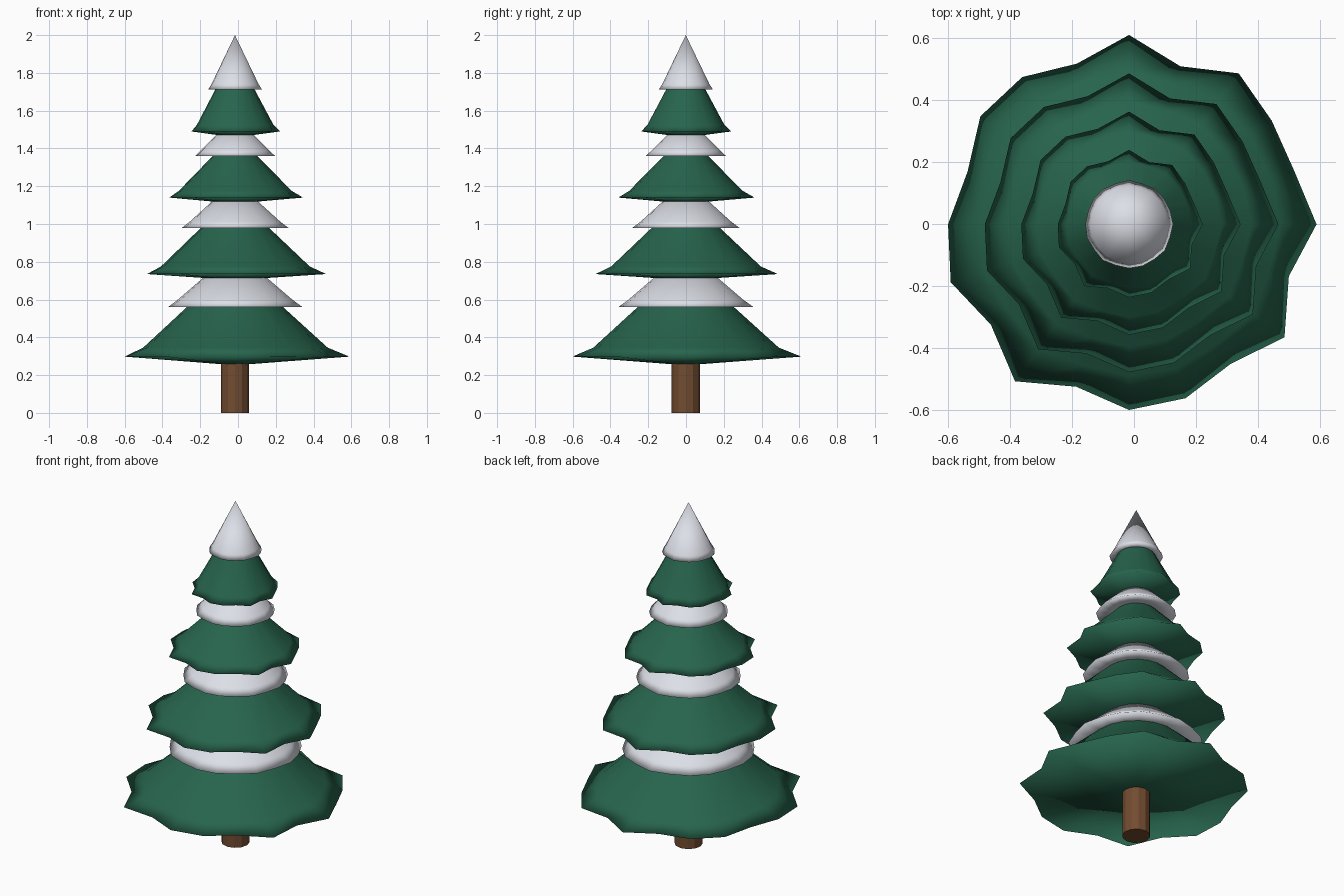
import bpy, bmesh, math

if "Cube" in bpy.data.objects:
    bpy.data.objects.remove(bpy.data.objects["Cube"])

CX, CY, SEG = -0.016, -0.001, 20
# branch-tip radii around the tree, clockwise from +y, as a share of the tier radius
JAG = [1.02, .895, 1.005, .95, .935, 1.01, .905, 1.035, .93, .985,
       1.0, .92, 1.045, .92, 1.01, .975, .915, .99, .98, .91]


def material(name, rgb):
    m = bpy.data.materials.new(name)
    m.diffuse_color = (*rgb, 1)
    m.use_nodes = True
    m.node_tree.nodes["Principled BSDF"].inputs["Base Color"].default_value = m.diffuse_color
    return m


GREEN = material("pine_green", (0.020, 0.128, 0.074))
WHITE = material("snow_white", (0.72, 0.74, 0.80))
BROWN = material("bark_brown", (0.17, 0.072, 0.03))


def lathe(name, top_z, rings, bottom_z, mat, pattern, smooth=True):
    """Closed lathe: apex, rings of (radius, z, jaggedness), bottom centre."""
    n = len(pattern)
    bm = bmesh.new()
    loops = []
    for r, z, jag in rings:
        loop = []
        for k in range(n):
            a = math.pi / 2 - k * math.tau / n
            rr = r * (1 + jag * (pattern[k] - 1))
            loop.append(bm.verts.new((CX + rr * math.cos(a), CY + rr * math.sin(a), z)))
        loops.append(loop)
    top = bm.verts.new((CX, CY, top_z))
    bottom = bm.verts.new((CX, CY, bottom_z))
    for k in range(n):
        j = (k + 1) % n
        bm.faces.new((top, loops[0][k], loops[0][j]))
        bm.faces.new((bottom, loops[-1][j], loops[-1][k]))
        for a, b in zip(loops, loops[1:]):
            bm.faces.new((a[k], b[k], b[j], a[j]))
    bmesh.ops.recalc_face_normals(bm, faces=bm.faces)
    for f in bm.faces:
        f.smooth = smooth
    me = bpy.data.meshes.new(name)
    bm.to_mesh(me)
    bm.free()
    me.materials.append(mat)
    ob = bpy.data.objects.new(name, me)
    bpy.context.collection.objects.link(ob)
    return ob


# trunk
lathe("trunk", 0.30, [(0.075, 0.30, 0), (0.075, 0.0, 0)], 0.0, BROWN, [1] * 12, smooth=False)

# branch tiers: apex z, (upper r, z), (flare r, z), (rim r, z), underside centre z
tiers = [
    (0.79, (0.255, 0.56), (0.49, 0.345), (0.60, 0.298), 0.252),
    (1.15, (0.180, 0.98), (0.395, 0.775), (0.478, 0.735), 0.703),
    (1.48, (0.118, 1.36), (0.300, 1.175), (0.357, 1.140), 1.108),
    (1.88, (0.105, 1.71), (0.203, 1.525), (0.236, 1.490), 1.458),
]
for i, (apex, upper, flare, rim, under) in enumerate(tiers, 1):
    lathe(f"branch_tier_{i}", apex,
          [(*upper, 0), (*flare, 0.3), (*rim, 1)], under, GREEN, JAG)

# snow caps: apex z, (lip-start r, z), (lip r, z)
caps = [
    (0.86, (0.305, 0.598), (0.357, 0.560)),
    (1.23, (0.240, 1.012), (0.282, 0.980)),
    (1.57, (0.180, 1.390), (0.212, 1.360)),
    (2.00, (0.125, 1.740), (0.142, 1.713)),
]
for i, (apex, start, lip) in enumerate(caps, 1):
    lathe(f"snow_cap_{i}", apex,
          [(*start, 0.1), (*lip, 0.25), (lip[0] * 0.65, lip[1] + 0.005, 0)],
          lip[1] + 0.005, WHITE, JAG)
